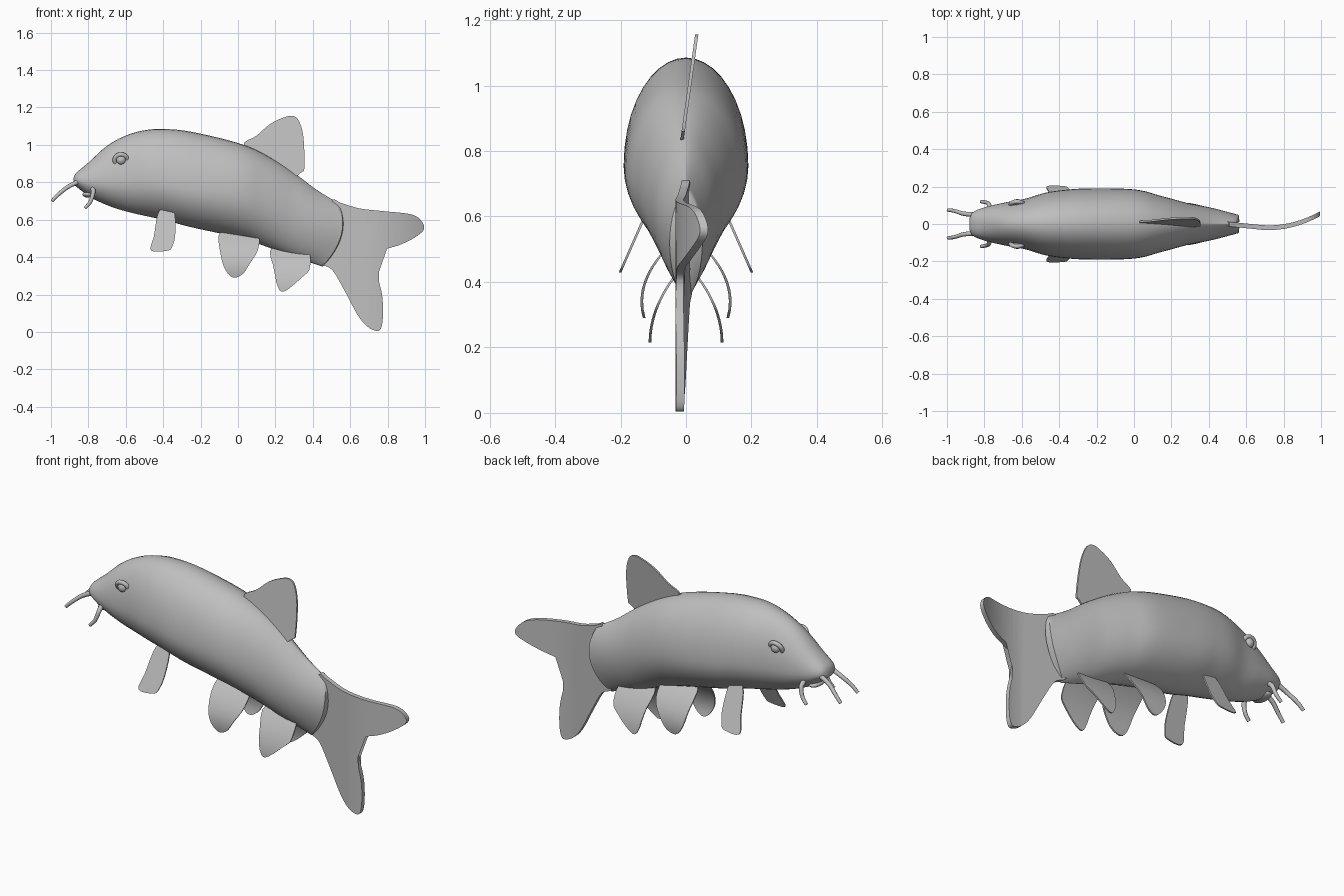
import bpy, bmesh, math
from mathutils import Vector

cube = bpy.data.objects.get("Cube")
if cube:
    bpy.data.objects.remove(cube, do_unlink=True)

GREY = (0.52, 0.52, 0.52, 1)
mat = bpy.data.materials.new("plain grey")
mat.use_nodes = True
mat.diffuse_color = GREY
bsdf = next(n for n in mat.node_tree.nodes if n.type == 'BSDF_PRINCIPLED')
bsdf.inputs["Base Color"].default_value = GREY


def spline(points, steps, closed=False):
    """Catmull-Rom curve through points of any dimension."""
    p = [Vector(q) for q in points]
    n = len(p)
    pick = (lambda i: p[i % n]) if closed else (lambda i: p[max(0, min(n - 1, i))])
    out = []
    for i in range(n if closed else n - 1):
        a, b, c, d = (pick(i + k) for k in (-1, 0, 1, 2))
        for s in range(steps):
            t = s / steps
            out.append(b + (c - a) * (t / 2) + (a * 2 - b * 5 + c * 4 - d) * (t * t / 2)
                       + (b * 3 - a - c * 3 + d) * (t ** 3 / 2))
    if not closed:
        out.append(p[-1])
    return out


def smooth(obj, angle=40):
    bpy.ops.object.select_all(action='DESELECT')
    obj.select_set(True)
    bpy.context.view_layer.objects.active = obj
    bpy.ops.object.shade_smooth_by_angle(angle=math.radians(angle))


def add_mesh(name, bm, angle=40):
    bmesh.ops.recalc_face_normals(bm, faces=bm.faces)
    mesh = bpy.data.meshes.new(name)
    bm.to_mesh(mesh)
    bm.free()
    mesh.materials.append(mat)
    obj = bpy.data.objects.new(name, mesh)
    bpy.context.collection.objects.link(obj)
    smooth(obj, angle)
    return obj


# Body: top x, top z, bottom x, bottom z, half width, height of widest point, pinch
STATIONS = [
    (-.88, .82, -.88, .79, .03, .5, 1),
    (-.865, .85, -.85, .765, .065, .5, .8),
    (-.80, .905, -.78, .715, .092, .45, .9),
    (-.70, .995, -.68, .67, .115, .4, 1),
    (-.60, 1.05, -.57, .637, .135, .4, 1),
    (-.50, 1.078, -.47, .615, .165, .4, 1),
    (-.40, 1.085, -.38, .595, .18, .4, 1),
    (-.25, 1.07, -.25, .56, .19, .4, 1),
    (0, 1.01, 0, .505, .185, .45, 1),
    (.15, .945, .14, .46, .15, .48, 1.05),
    (.30, .85, .27, .41, .112, .5, 1.25),
    (.42, .76, .36, .38, .085, .5, 1.5),
    (.535, .69, .45, .35, .05, .5, 1.6),
]
SIDES = 40
bm = bmesh.new()
rings = []
for xt, zt, xb, zb, w, c, pinch in spline(STATIONS, 5):
    ring = []
    tail = max(0, (xt - .3) / .235)
    for k in range(SIDES):
        a = 2 * math.pi * k / SIDES
        s, co = math.sin(a), math.cos(a)
        t = c + s * ((1 - c) if s > 0 else c)
        power = pinch if s > 0 else 1.25
        y = math.copysign(abs(co) ** power, co) * w
        x = xb + (xt - xb) * t + .06 * tail * co * co
        ring.append(bm.verts.new((x, y, zb + (zt - zb) * t)))
    rings.append(ring)
for r0, r1 in zip(rings, rings[1:]):
    for k in range(SIDES):
        j = (k + 1) % SIDES
        bm.faces.new((r0[k], r0[j], r1[j], r1[k]))
bm.faces.new(rings[0])
# Rounded rear lip closing toward the tail fin
lip = [bm.verts.new((v.co.x + .004, v.co.y * .3, v.co.z)) for v in rings[-1]]
for k in range(SIDES):
    j = (k + 1) % SIDES
    bm.faces.new((rings[-1][k], rings[-1][j], lip[j], lip[k]))
bm.faces.new(lip)
bmesh.ops.remove_doubles(bm, verts=bm.verts, dist=.0003)
add_mesh("body", bm, 50)


def fin(name, outline, depth, thickness, side=1):
    """Thin plate from an x-z outline, bent sideways by depth(x, z)."""
    bm = bmesh.new()
    face = bm.faces.new([bm.verts.new((x, 0, z)) for x, z in spline(outline, 4, True)])
    bmesh.ops.triangulate(bm, faces=[face])
    for axis in (0, 2):
        low = min(v.co[axis] for v in bm.verts)
        high = max(v.co[axis] for v in bm.verts)
        for i in range(1, 10):
            point, normal = Vector(), Vector()
            point[axis], normal[axis] = low + (high - low) * i / 10, 1
            bmesh.ops.bisect_plane(bm, geom=bm.verts[:] + bm.edges[:] + bm.faces[:],
                                   plane_co=point, plane_no=normal, dist=1e-5)
    geom = bmesh.ops.extrude_face_region(bm, geom=bm.faces[:], use_keep_orig=True)["geom"]
    for v in bm.verts:
        v.co.y = -thickness / 2
    for v in geom:
        if isinstance(v, bmesh.types.BMVert):
            v.co.y = thickness / 2
    for v in bm.verts:
        v.co.y = side * (v.co.y + depth(v.co.x, v.co.z))
    return add_mesh(name, bm)


# Single fins on the centre line
fin("dorsal_fin", [(.03, 1.0), (.10, 1.05), (.17, 1.11), (.24, 1.145), (.29, 1.155),
                   (.325, 1.13), (.35, 1.04), (.355, .88), (.34, .855), (.28, .83), (.13, .92)],
    lambda x, z: -.01 + (z - .85) * .14, .01)
fin("tail_fin", [(.50, .70), (.55, .69), (.65, .66), (.785, .645), (.92, .63), (.975, .60),
                 (.995, .55), (.945, .505), (.865, .465), (.74, .42), (.74, .33), (.77, .20),
                 (.775, .09), (.765, .02), (.74, .005), (.69, .03), (.64, .09), (.57, .22),
                 (.505, .33), (.45, .36), (.43, .40), (.47, .55)],
    lambda x, z: -.02 + .075 * (max(0, x - .72) / .275) ** 2 + .02 * max(0, (.7 - x) / .2),
    .025)

# Paired fins
PAIRED = {
    "pectoral_fin": ([(-.42, .65), (-.345, .65), (-.335, .53), (-.35, .46), (-.375, .435),
                      (-.465, .435), (-.45, .51)],
                     lambda x, z: .113 + (.63 - z) * .44),
    "pelvic_fin": ([(-.09, .54), (.09, .53), (.11, .45), (.06, .36), (.025, .31),
                    (-.02, .29), (-.06, .32), (-.09, .40)],
                   lambda x, z: .135 - 2.9 * (z - .34) ** 2),
    "anal_fin": ([(.18, .45), (.36, .45), (.385, .345), (.34, .29), (.245, .215),
                  (.21, .25), (.195, .33)],
                 lambda x, z: .11 - 1.85 * (z - .215) ** 2),
}
SIDE_NAMES = (("right", -1), ("left", 1))


def barbel(name, points):
    curve = bpy.data.curves.new(name, 'CURVE')
    curve.dimensions = '3D'
    curve.bevel_depth = .012
    curve.bevel_resolution = 3
    curve.use_fill_caps = True
    path = spline(points, 5)
    line = curve.splines.new('POLY')
    line.points.add(len(path) - 1)
    for i, (pt, co) in enumerate(zip(line.points, path)):
        pt.co = (*co, 1)
        pt.radius = 1.1 - .4 * i / len(path)
    line.use_smooth = True
    curve.materials.append(mat)
    bpy.context.collection.objects.link(bpy.data.objects.new(name, curve))


def ball(name, place, scale):
    bpy.ops.mesh.primitive_uv_sphere_add(segments=24, ring_count=14, radius=1, location=place)
    obj = bpy.context.object
    obj.name = name
    obj.scale = scale
    obj.data.materials.append(mat)
    smooth(obj)


for label, s in SIDE_NAMES:
    for name, (outline, depth) in PAIRED.items():
        fin(f"{label}_{name}", outline, depth, .008, s)
    # Whiskers
    barbel(f"{label}_upper_barbel", [(-.85, s * .05, .805), (-.91, s * .055, .775),
                                     (-.96, s * .07, .735), (-.995, s * .075, .70)])
    barbel(f"{label}_lower_barbel", [(-.775, s * .08, .765), (-.775, s * .105, .74),
                                     (-.79, s * .115, .695), (-.818, s * .12, .662)])
    # Eye with its raised socket
    ball(f"{label}_eye", (-.625, s * .113, .92), (.025, .02, .025))
    bpy.ops.mesh.primitive_torus_add(major_radius=.034, minor_radius=.012,
                                     major_segments=32, minor_segments=10,
                                     location=(-.625, s * .105, .918),
                                     rotation=(math.radians(90 + s * -25), 0, 0))
    socket = bpy.context.object
    socket.name = f"{label}_eye_socket"
    socket.data.materials.append(mat)
    smooth(socket)

# Lower lip
ball("lower_lip", (-.80, 0, .735), (.032, .06, .017))
